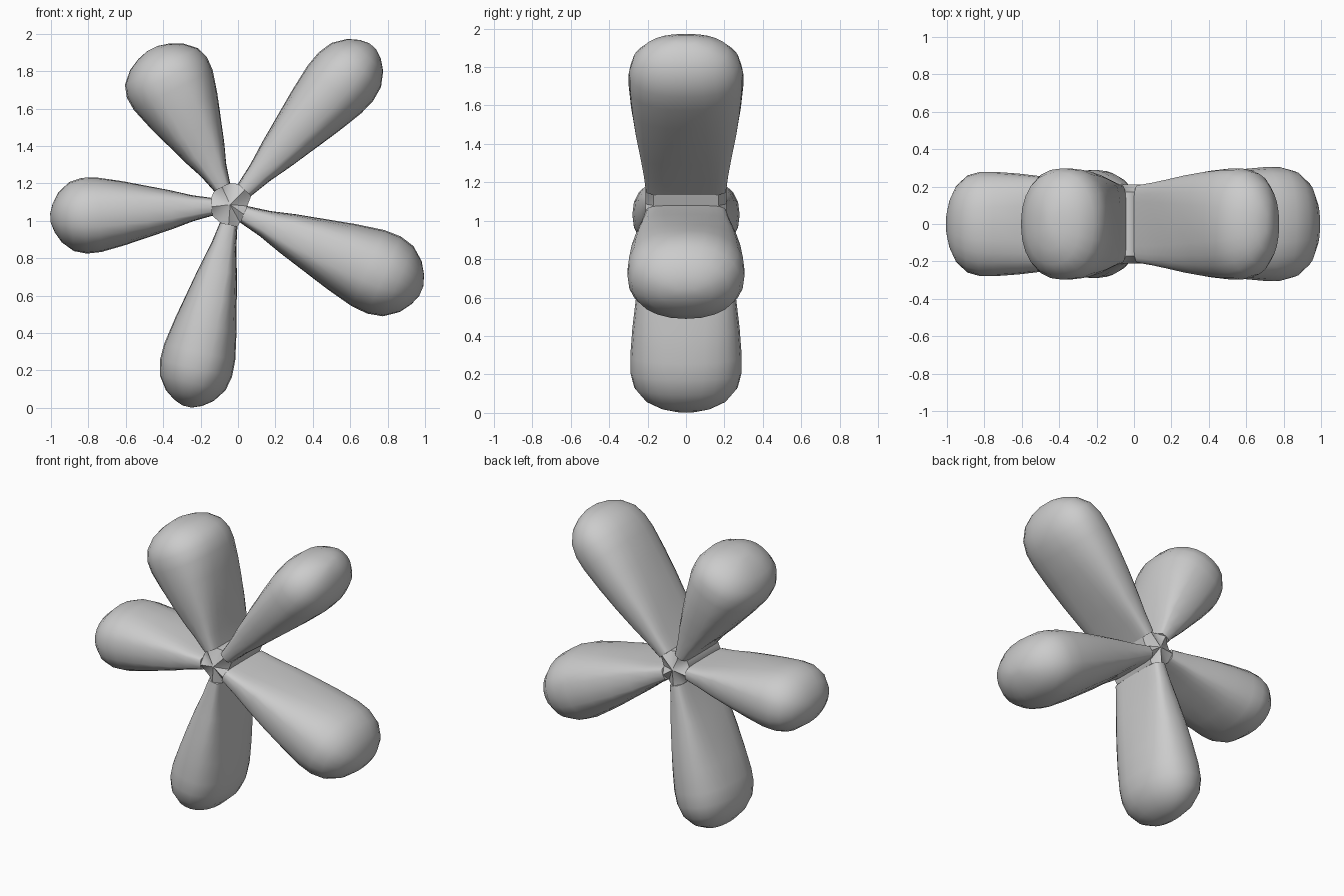
import bpy, bmesh
from math import cos, sin, radians, pi, copysign
from mathutils import Vector

if "Cube" in bpy.data.objects:
    bpy.data.objects.remove(bpy.data.objects["Cube"])

# base x, base z, direction in degrees, length, bulb half width, bulb half depth
PETALS = [
    (0.035, 1.165, 48.2, 1.03, 0.195, 0.297),
    (-0.085, 1.18, 116.7, 0.83, 0.240, 0.298),
    (-0.14, 1.075, 184, 0.865, 0.203, 0.279),
    (-0.05, 0.98, 257.2, 0.998, 0.198, 0.290),
    (0.03, 1.035, 336.6, 1.035, 0.225, 0.304),
]
BASE_W, BASE_D = 0.048, 0.21

# along the petal: position, width blend, depth blend, squareness
BODY = [(0, 0, 0, 4.5), (0.12, 0.14, 0.15, 4.2), (0.25, 0.36, 0.36, 3.6),
        (0.4, 0.58, 0.64, 3.0), (0.55, 0.80, 0.86, 2.6),
        (0.7, 0.98, 1.0, 2.4), (0.79, 1.0, 1.0, 2.3)]
# rounded tip: position, width factor, depth factor
TIP = [(0.87, 0.91, 0.93), (0.94, 0.66, 0.73), (0.98, 0.38, 0.46), (1.0, 0.12, 0.18)]
SIDES = 24


def finish(name, bm):
    bmesh.ops.recalc_face_normals(bm, faces=bm.faces)
    mesh = bpy.data.meshes.new(name)
    bm.to_mesh(mesh)
    bm.free()
    ob = bpy.data.objects.new(name, mesh)
    bpy.context.collection.objects.link(ob)
    bpy.ops.object.select_all(action='DESELECT')
    ob.select_set(True)
    bpy.context.view_layer.objects.active = ob
    bpy.ops.object.shade_smooth_by_angle(angle=radians(38))


def petal(name, bx, bz, ang, length, w, d):
    a = radians(ang)
    along, across = Vector((cos(a), 0, sin(a))), Vector((sin(a), 0, -cos(a)))
    stations = [(t, BASE_W + (w - BASE_W) * p, BASE_D + (d - BASE_D) * q, n)
                for t, p, q, n in BODY]
    stations += [(t, w * p, d * q, 2.2) for t, p, q in TIP]
    bm = bmesh.new()
    rings = []
    for t, hw, hd, n in stations:
        ring = []
        for i in range(SIDES):
            c, s = cos(2 * pi * i / SIDES), sin(2 * pi * i / SIDES)
            u = copysign(abs(c) ** (2 / n), c) * hw
            v = copysign(abs(s) ** (2 / n), s) * hd
            co = Vector((bx, 0, bz)) + along * (t * length) + across * u
            ring.append(bm.verts.new(co + Vector((0, v, 0))))
        rings.append(ring)
    for r0, r1 in zip(rings, rings[1:]):
        for i in range(SIDES):
            j = (i + 1) % SIDES
            bm.faces.new((r0[i], r0[j], r1[j], r1[i]))
    bm.faces.new(rings[0])
    bm.faces.new(rings[-1])
    finish(name, bm)


for k, spec in enumerate(PETALS):
    petal(f"petal_{k + 1}", *spec)

# hub: prism joining the petal roots, with a ridge towards each petal
bm = bmesh.new()
rims = []
for side in (-1, 1):
    rim = []
    for bx, bz, ang, *_ in PETALS:
        a = radians(ang)
        for s, y in ((1, 0.17), (0, BASE_D), (-1, 0.17)):
            w = s * BASE_W
            rim.append(bm.verts.new((bx + w * sin(a), side * y, bz - w * cos(a))))
    centre = bm.verts.new((-0.042, side * BASE_D, 1.087))
    for i in range(len(rim)):
        bm.faces.new((centre, rim[i], rim[(i + 1) % len(rim)]))
    rims.append(rim)
for i in range(len(rims[0])):
    j = (i + 1) % len(rims[0])
    bm.faces.new((rims[0][i], rims[0][j], rims[1][j], rims[1][i]))
finish("hub", bm)
